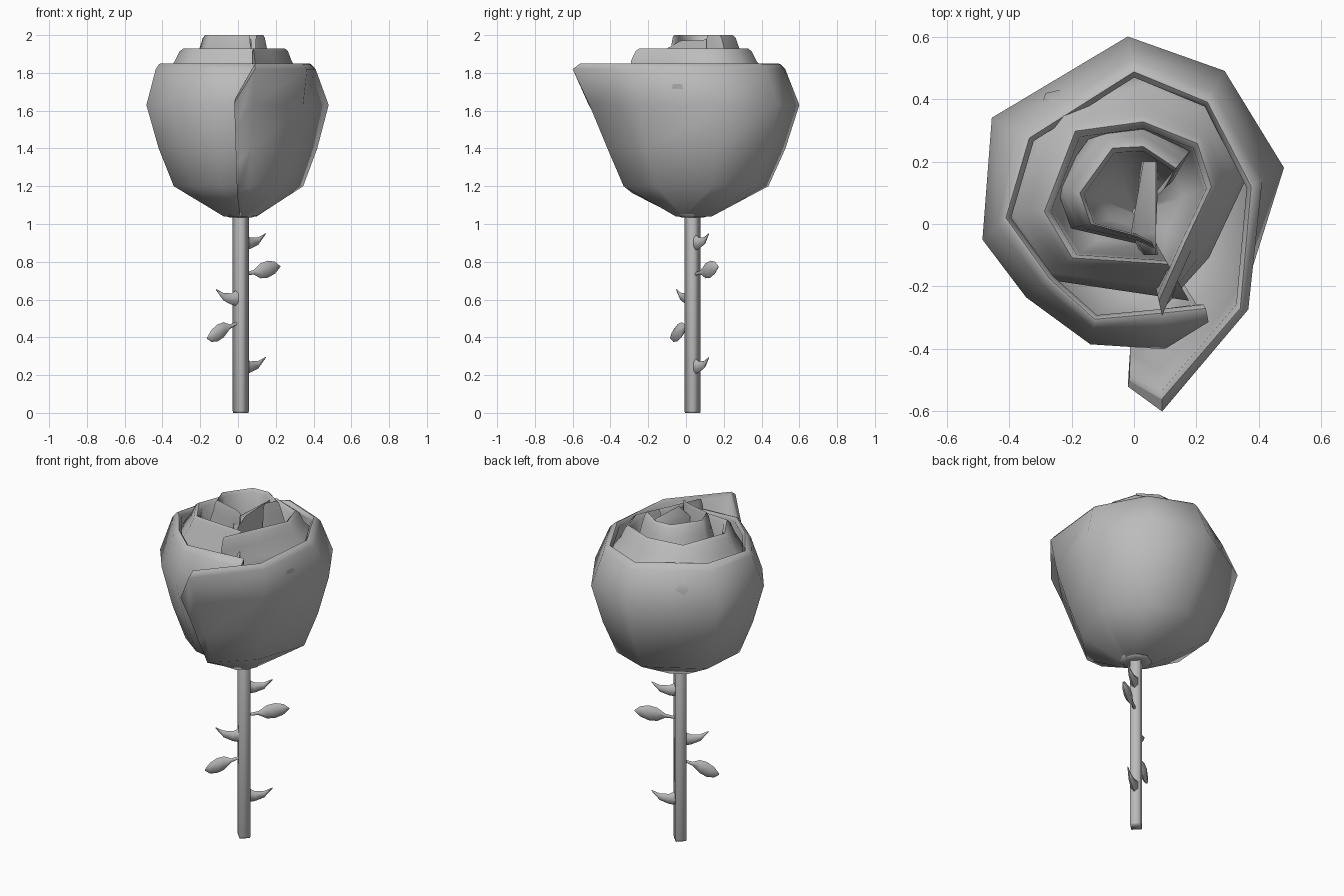
import bpy, bmesh, math
from mathutils import Vector

if "Cube" in bpy.data.objects:
    bpy.data.objects.remove(bpy.data.objects["Cube"])

CX, CY, BASE = 0.015, 0.035, 1.04

grey = bpy.data.materials.new("plain_grey")
grey.use_nodes = True
grey.diffuse_color = (0.5, 0.5, 0.5, 1)
grey.node_tree.nodes["Principled BSDF"].inputs["Base Color"].default_value = (0.5, 0.5, 0.5, 1)


def loft(name, rings, angle=60):
    """Skin closed rings of points into one capped, smooth object."""
    bm = bmesh.new()
    rows = [[bm.verts.new(p) for p in ring] for ring in rings]
    for a, b in zip(rows, rows[1:]):
        for i in range(len(a)):
            j = (i + 1) % len(a)
            bm.faces.new((a[i], a[j], b[j], b[i]))
    bm.faces.new(rows[0])
    bm.faces.new(rows[-1])
    bmesh.ops.recalc_face_normals(bm, faces=bm.faces)
    mesh = bpy.data.meshes.new(name)
    bm.to_mesh(mesh)
    bm.free()
    obj = bpy.data.objects.new(name, mesh)
    bpy.context.collection.objects.link(obj)
    mesh.materials.append(grey)
    bpy.ops.object.select_all(action="DESELECT")
    obj.select_set(True)
    bpy.context.view_layer.objects.active = obj
    bpy.ops.object.shade_smooth_by_angle(angle=math.radians(angle))


# Walls of the outer petal: height, cupped scale, flared scale
OUTSIDE = [(0, 0.18, 0.14), (0.16, 0.71, 0.575), (0.36, 0.87, 0.71), (0.59, 1.0, 0.86)]
INSIDE = [(0.59, 0.92, 0.8), (0.36, 0.79, 0.64), (0.17, 0.62, 0.5), (0.02, 0.08, 0.08)]


def outer_ring(x, y, rim_x, rim_y, flare=0, tall=1):
    """Section from the base out to the widest point, over the rim and back down."""
    center, wide, rim = Vector((CX, CY)), Vector((x, y)), Vector((rim_x, rim_y))

    def wall(levels):
        return [(center.lerp(wide, a + (b - a) * flare), h) for h, a, b in levels]

    lip = [(wide.lerp(rim, 0.66 * (1 - flare)), 0.78), (wide.lerp(rim, 0.9), 0.807),
           (rim, 0.81), (center.lerp(rim, 0.96), 0.79)]
    return [(p.x, p.y, BASE + h * tall) for p, h in wall(OUTSIDE) + lip + wall(INSIDE)]


# Outer spiral with its flared, overlapping front end
loft("outer_petal", [outer_ring(*p) for p in (
    (-0.02, -0.52, -0.015, -0.5, 1, 0.77), (0.09, -0.6, 0.09, -0.56, 1),
    (0.375, -0.275, 0.34, -0.27, 0.6), (0.48, 0.18, 0.375, 0.12),
    (0.29, 0.49, 0.235, 0.39), (-0.02, 0.6, 0, 0.487), (-0.455, 0.34, -0.335, 0.275),
    (-0.485, -0.05, -0.41, 0.02), (-0.345, -0.235, -0.27, -0.175),
    (-0.14, -0.385, -0.125, -0.305), (0.1, -0.41, 0.09, -0.285, 0.15),
    (0.24, -0.32, 0.23, -0.27, 0.8))])


def nested_ring(x, y, top, spread):
    """Section of a nested petal: a broad shoulder closing to the rim, then a bowl."""
    section = [(BASE, 0.15), (1.25, 0.75 * spread), (top - 0.21, spread),
               (top - 0.14, 0.3 + 0.7 * spread), (top - 0.07, 1.15), (top - 0.015, 1.06),
               (top, 0.99), (top - 0.02, 0.92), (top - 0.14, 0.88),
               (top - 0.3, 0.6), (top - 0.38, 0.1)]
    return [(CX + (x - CX) * s, CY + (y - CY) * s, z) for z, s in section]


def nested_petal(name, top, rim):
    loft(name, [nested_ring(x, y, top, spread) for x, y, spread in rim])


# Middle and inner spirals, given by their rims and shoulder widths
nested_petal("middle_petal", 1.93,
             [(0.08, -0.25, 1.1), (0.165, -0.06, 1.5), (0.25, 0.12, 1.5), (0.205, 0.26, 1.55),
              (0.03, 0.33, 1.55), (-0.19, 0.3, 1.45), (-0.29, 0.04, 1.45),
              (-0.2, -0.11, 1.45), (0.11, -0.13, 1.7)])
nested_petal("inner_petal", 2.0,
             [(0.1, 0.115, 1.3), (0.135, 0.18, 1.35), (0.03, 0.25, 1.4), (-0.07, 0.245, 1.4),
              (-0.175, 0.1, 1.4), (-0.14, 0, 1.4), (0.01, -0.04, 1.3), (0.06, -0.065, 1.3)])

# Folded leaf of petal in the heart of the bloom
loft("heart_petal", [[(x - w, y, z - 0.04), (x + w, y, z), (x + 0.03, y, 1.6), (x - 0.03, y, 1.6)]
                     for x, y, z, w in [(0.055, -0.1, 1.93, 0.015), (0.03, -0.03, 1.97, 0.04),
                                        (0.05, 0.2, 1.98, 0.02)]])


def disc(r, z, sides):
    turn = math.tau / sides
    return [(CX + r * math.cos(i * turn), CY + r * math.sin(i * turn), z) for i in range(sides)]


# Square, soft-edged stem set cornerwise, and the collar beneath the bloom
loft("stem", [disc(r, z, 4) for r, z in ((0.04, 0), (0.043, 0.01), (0.043, 1.07), (0.04, 1.08))], 95)
loft("collar", [disc(0.06, 1.035, 8), disc(0.09, 1.045, 8), disc(0.1, 1.08, 8)])


def sprout(name, z, side, stations):
    """Loft ellipses outward from the stem: reach, rise, half height, half width."""
    out = Vector((0.84, 0.55, 0)) * side
    across = Vector((-0.55, 0.84, 0))
    rings = []
    for reach, rise, high, wide in stations:
        mid = Vector((CX, CY, z + rise)) + out * reach
        rings.append([mid + across * wide * math.cos(a) + Vector((0, 0, high * math.sin(a)))
                      for a in (i * math.tau / 6 + math.pi / 6 for i in range(6))])
    loft(name, rings)


# Thorns and leaves alternate along the stem
THORN = [(0.015, 0.005, 0.045, 0.025), (0.06, -0.002, 0.03, 0.017),
         (0.11, 0.01, 0.02, 0.011), (0.156, 0.048, 0.003, 0.002)]
for name, z, side in (("upper_thorn", 0.9, 1), ("middle_thorn", 0.605, -1), ("lower_thorn", 0.245, 1)):
    sprout(name, z, side, THORN)

for name, z, side, scale, slope in (("upper_leaf", 0.73, 1, 1, 0.18),
                                    ("lower_leaf", 0.485, -1, 0.86, -0.36)):
    sprout(name, z, side, [(r * scale, r * slope, h, w) for r, h, w in
                           [(0.03, 0.008, 0.008), (0.08, 0.012, 0.008), (0.125, 0.04, 0.018),
                            (0.17, 0.045, 0.02), (0.215, 0.032, 0.013), (0.247, 0.004, 0.003)]])
